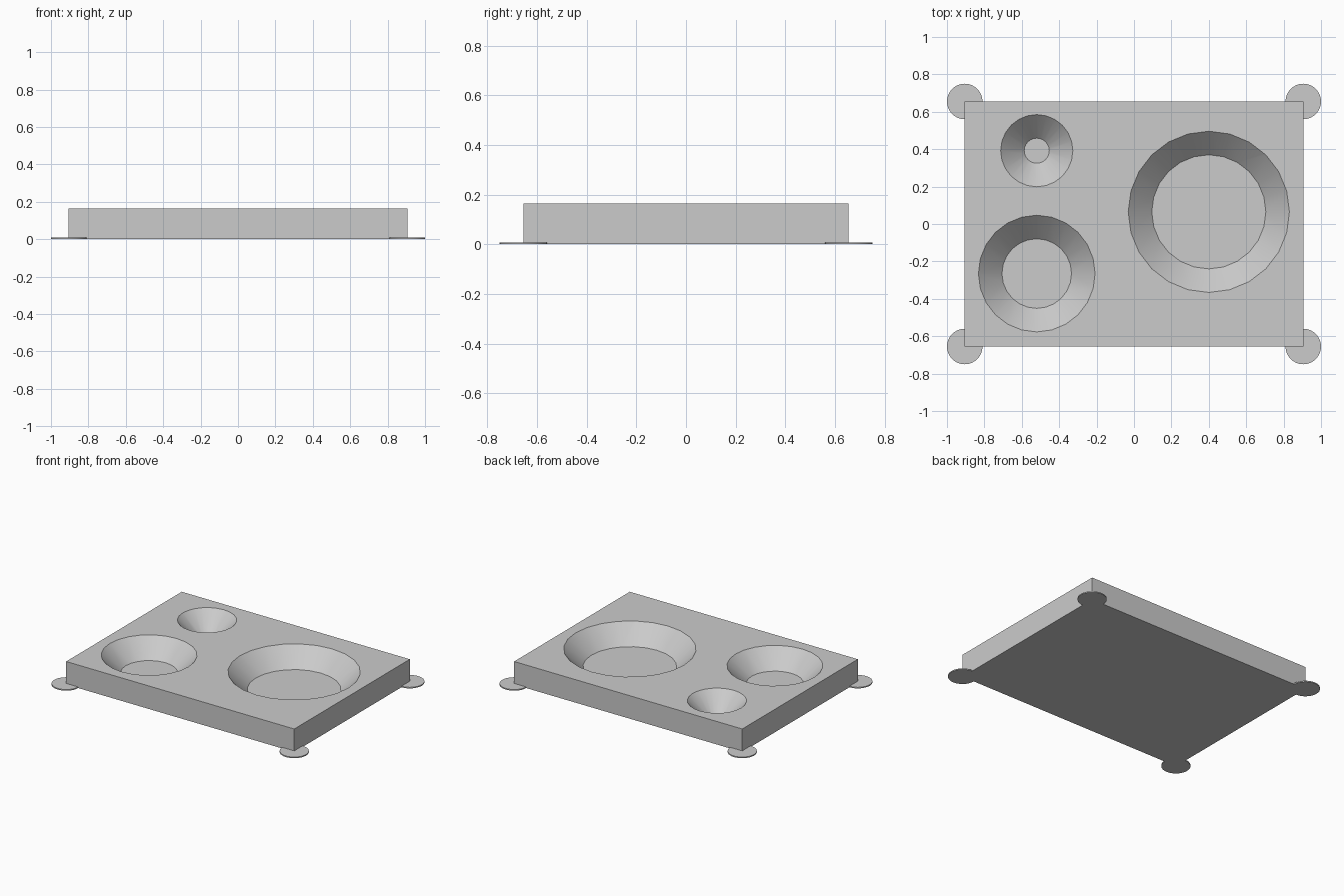
import bpy

if "Cube" in bpy.data.objects:
    bpy.data.objects.remove(bpy.data.objects["Cube"])

HALF_X, HALF_Y, HEIGHT = 0.905, 0.655, 0.165
PAD_RADIUS, PAD_HEIGHT = 0.095, 0.008
DEPTH = 0.126      # depth of every recess, walls slope at 45 degrees
OVERSHOOT = 0.02   # how far the cutters rise above the top

# Plain grey for everything
grey = bpy.data.materials.new("plain grey")
grey.use_nodes = True
colour = (0.6, 0.6, 0.6, 1)
grey.diffuse_color = colour
grey.node_tree.nodes["Principled BSDF"].inputs["Base Color"].default_value = colour


def finish(obj, name):
    obj.name = name
    if not obj.data.materials:
        obj.data.materials.append(grey)
    return obj


def smooth(obj):
    bpy.ops.object.select_all(action="DESELECT")
    obj.select_set(True)
    bpy.context.view_layer.objects.active = obj
    bpy.ops.object.shade_smooth_by_angle()


# Tray block
bpy.ops.mesh.primitive_cube_add(size=1, location=(0, 0, HEIGHT / 2))
tray = finish(bpy.context.object, "tray_block")
tray.scale = (2 * HALF_X, 2 * HALF_Y, HEIGHT)
bpy.ops.object.transform_apply(location=True, rotation=False, scale=True)

# Three round recesses with sloping walls: centre x, centre y, floor radius
recesses = {
    "large_recess": (0.4, 0.065, 0.305),
    "medium_recess": (-0.52, -0.265, 0.186),
    "small_recess": (-0.52, 0.392, 0.067),
}
for name, (x, y, floor) in recesses.items():
    tall = DEPTH + OVERSHOOT
    bpy.ops.mesh.primitive_cone_add(
        vertices=24, radius1=floor, radius2=floor + tall, depth=tall,
        location=(x, y, HEIGHT - DEPTH + tall / 2))
    cutter = finish(bpy.context.object, name + "_cutter")
    cutter.hide_render = True
    cut = tray.modifiers.new(name, "BOOLEAN")
    cut.operation = "DIFFERENCE"
    cut.solver = "EXACT"
    cut.object = cutter
    bpy.context.view_layer.objects.active = tray
    bpy.ops.object.modifier_apply(modifier=cut.name)
    bpy.data.objects.remove(cutter)
smooth(tray)

# Thin round pads under the four corners
for side, sx in (("left", 1), ("right", -1)):
    for end, sy in (("front", -1), ("back", 1)):
        bpy.ops.mesh.primitive_cylinder_add(
            vertices=32, radius=PAD_RADIUS, depth=PAD_HEIGHT,
            location=(sx * HALF_X, sy * HALF_Y, PAD_HEIGHT / 2))
        smooth(finish(bpy.context.object, f"corner_pad_{end}_{side}"))
